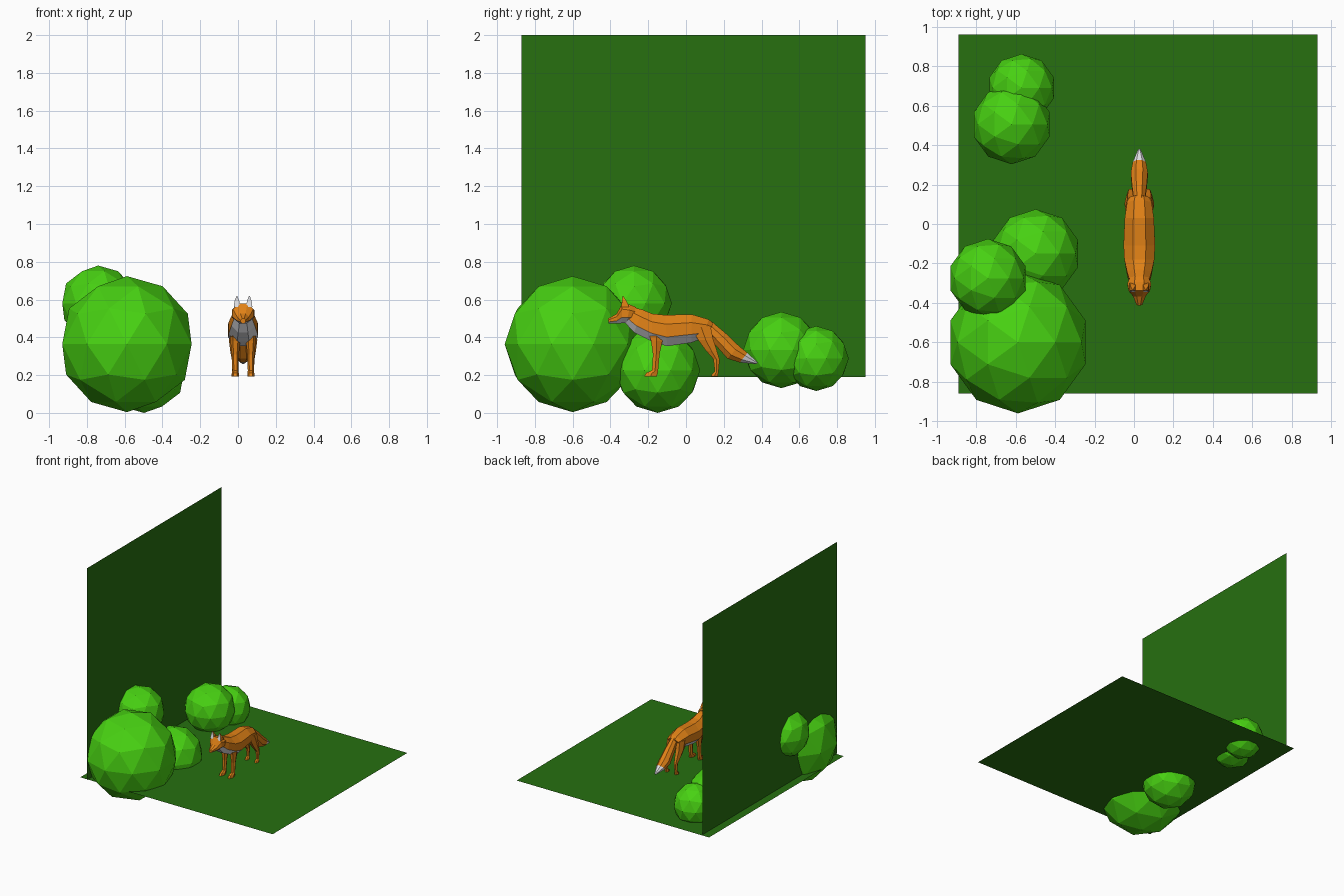
import bpy, bmesh, math
from mathutils import Vector


def material(name, rgb):
    m = bpy.data.materials.new(name)
    m.diffuse_color = (*rgb, 1)
    return m


GRASS = material("dark green", (0.02, 0.16, 0.005))
LEAF = material("bright green", (0.064, 0.64, 0.006))
FUR = material("orange fur", (0.75, 0.22, 0.008))
PALE = material("pale fur", (0.75, 0.75, 0.78))
CX = 0.027  # fox centre line


def finish(name, bm, mats):
    me = bpy.data.meshes.new(name)
    bm.to_mesh(me)
    bm.free()
    for m in mats:
        me.materials.append(m)
    ob = bpy.data.objects.new(name, me)
    bpy.context.collection.objects.link(ob)
    return ob


def sheet(name, corners):
    bm = bmesh.new()
    bm.faces.new([bm.verts.new(c) for c in corners])
    finish(name, bm, [GRASS])


def loft(name, rings, x=CX, sides=8, pale=None):
    """Rings are (y1, z1, y2, z2, half_width): two opposite edge points and a width."""
    bm = bmesh.new()
    loops = []
    k = 1 / math.cos(math.pi / sides)
    for y1, z1, y2, z2, hw in rings:
        a, b = Vector((0, y1, z1)), Vector((0, y2, z2))
        mid, half = (a + b) / 2, (a - b) / 2
        loop = []
        for i in range(sides):
            t = 2 * math.pi * (i + 0.5) / sides
            p = mid + half * math.cos(t) * k
            p.x = x + hw * k * math.sin(t)
            loop.append(bm.verts.new(p))
        loops.append(loop)
    for p, q in zip(loops, loops[1:]):
        for i in range(sides):
            j = (i + 1) % sides
            bm.faces.new((p[i], p[j], q[j], q[i]))
    bm.faces.new(loops[0])
    bm.faces.new(loops[-1])
    bmesh.ops.recalc_face_normals(bm, faces=bm.faces)
    bm.normal_update()
    if pale:
        for f in bm.faces:
            f.material_index = int(pale(f.calc_center_median(), f.normal))
    return finish(name, bm, [FUR, PALE])


# Ground and back wall
G = 0.19
sheet("ground", [(-0.89, -0.86, G), (0.93, -0.86, G), (0.93, 0.96, G), (-0.89, 0.96, G)])
sheet("wall", [(-0.82, -0.87, G), (-0.82, 0.95, G), (-0.82, 0.95, 2), (-0.82, -0.87, 2)])

# Bushes
for i, (x, y, z, r) in enumerate([
        (-0.588, -0.6, 0.364, 0.36), (-0.74, -0.275, 0.58, 0.2),
        (-0.498, -0.15, 0.225, 0.225), (-0.62, 0.505, 0.333, 0.202),
        (-0.57, 0.69, 0.288, 0.172)]):
    bpy.ops.mesh.primitive_ico_sphere_add(subdivisions=2, radius=r, location=(x, y, z))
    bush = bpy.context.object
    bush.name = f"bush_{i + 1}"
    bush.data.materials.append(LEAF)

# Fox body and neck with pale belly
loft("body", [
    (0.145, 0.475, 0.115, 0.41, 0.05),
    (0.12, 0.495, 0.09, 0.395, 0.062),
    (0.03, 0.522, 0.03, 0.372, 0.074),
    (-0.11, 0.518, -0.1, 0.353, 0.08),
    (-0.18, 0.525, -0.18, 0.378, 0.076),
    (-0.23, 0.547, -0.275, 0.425, 0.062),
    (-0.285, 0.56, -0.33, 0.485, 0.045),
], pale=lambda c, n: n.z < -0.4 and c.y < 0.08)

# Head and snout
loft("head", [
    (-0.265, 0.56, -0.285, 0.48, 0.048),
    (-0.295, 0.572, -0.315, 0.478, 0.06),
    (-0.338, 0.58, -0.34, 0.475, 0.054),
    (-0.367, 0.525, -0.365, 0.472, 0.032),
    (-0.412, 0.499, -0.411, 0.474, 0.014),
], pale=lambda c, n: n.z < -0.4)

# Tail with pale tip
loft("tail", [
    (0.135, 0.485, 0.105, 0.42, 0.028),
    (0.21, 0.422, 0.155, 0.36, 0.037),
    (0.28, 0.355, 0.22, 0.287, 0.043),
    (0.325, 0.318, 0.285, 0.267, 0.034),
    (0.38, 0.268, 0.372, 0.258, 0.007),
], pale=lambda c, n: c.y > 0.32)

# Mirrored ears and legs
for side, s in (("left", 1), ("right", -1)):
    loft(f"{side}_ear", [
        (-0.345, 0.56, -0.3, 0.56, 0.016),
        (-0.338, 0.59, -0.312, 0.588, 0.013),
        (-0.337, 0.62, -0.333, 0.62, 0.002),
    ], CX + s * 0.033, 4, pale=lambda c, n: n.y < -0.3)
    loft(f"{side}_front_leg", [
        (-0.205, 0.45, -0.11, 0.45, 0.026),
        (-0.185, 0.38, -0.125, 0.38, 0.023),
        (-0.175, 0.31, -0.14, 0.31, 0.016),
        (-0.18, 0.225, -0.148, 0.22, 0.014),
        (-0.21, 0.212, -0.152, 0.205, 0.016),
        (-0.222, 0.192, -0.155, 0.192, 0.016),
    ], CX + s * 0.041, 6)
    loft(f"{side}_hind_leg", [
        (0.03, 0.45, 0.13, 0.46, 0.024),
        (0.065, 0.385, 0.145, 0.385, 0.026),
        (0.105, 0.33, 0.165, 0.325, 0.02),
        (0.145, 0.285, 0.178, 0.28, 0.013),
        (0.152, 0.22, 0.172, 0.215, 0.011),
        (0.137, 0.205, 0.17, 0.203, 0.014),
        (0.132, 0.192, 0.17, 0.192, 0.014),
    ], CX + s * 0.045, 6)
